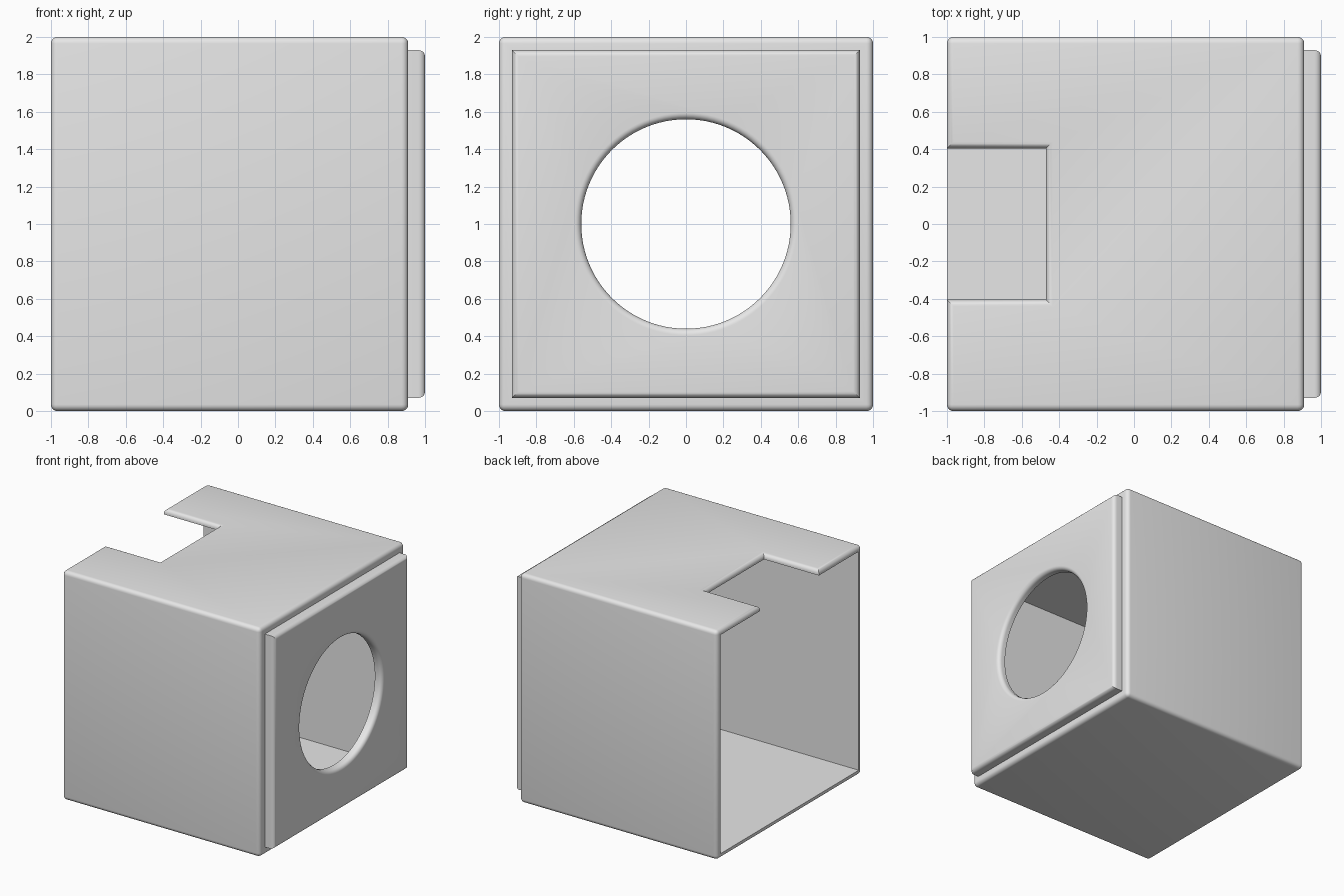
import bpy
import bmesh
import math

if "Cube" in bpy.data.objects:
    bpy.data.objects.remove(bpy.data.objects["Cube"], do_unlink=True)

WALL = 0.045      # wall thickness
ROUND = 0.035     # radius of rounded edges
STEP = 0.91       # where the sleeve ends and the end plate begins
PLATE = 0.93      # half width of the end plate
POCKET = PLATE - WALL
HOLE = 0.56       # hole radius
PLATE_BACK = 0.93 # inner face of the end plate

grey = bpy.data.materials.new("plain_grey")
grey.use_nodes = True
grey.diffuse_color = (0.8, 0.8, 0.8, 1)
grey.node_tree.nodes["Principled BSDF"].inputs["Base Color"].default_value = (0.8, 0.8, 0.8, 1)


def add_object(name, bm):
    bmesh.ops.recalc_face_normals(bm, faces=bm.faces)
    mesh = bpy.data.meshes.new(name)
    bm.to_mesh(mesh)
    bm.free()
    mesh.materials.append(grey)
    obj = bpy.data.objects.new(name, mesh)
    bpy.context.collection.objects.link(obj)
    return obj


def box(name, x, y, z):
    """Box spanning the given (low, high) ranges."""
    bm = bmesh.new()
    bmesh.ops.create_cube(bm, size=1)
    for v in bm.verts:
        v.co = [lo if c < 0 else hi for c, (lo, hi) in zip(v.co, (x, y, z))]
    return add_object(name, bm)


def cut(obj, cutter):
    """Subtract the cutter from the object, then drop the cutter."""
    cutter.hide_render = True
    mod = obj.modifiers.new("cut", 'BOOLEAN')
    mod.operation, mod.solver, mod.object = 'DIFFERENCE', 'EXACT', cutter
    bpy.context.view_layer.update()
    graph = bpy.context.evaluated_depsgraph_get()
    mesh = bpy.data.meshes.new_from_object(obj.evaluated_get(graph))
    obj.modifiers.clear()
    obj.data = mesh
    bpy.data.objects.remove(cutter, do_unlink=True)


def round_edges(obj, on_surface):
    """Round the sharp edges whose two ends satisfy the rule."""
    bm = bmesh.new()
    bm.from_mesh(obj.data)
    edges = [e for e in bm.edges
             if all(on_surface(v.co) for v in e.verts) and e.calc_face_angle(0) > 0.5]
    bmesh.ops.bevel(bm, geom=edges, offset=ROUND, offset_type='OFFSET', segments=5,
                    profile=0.5, affect='EDGES', clamp_overlap=False)
    bm.to_mesh(obj.data)
    bm.free()


def flared_cutter(name, segments=96, steps=6):
    """Cylinder along x whose mouth flares out in a quarter round."""
    profile = [(0.5, HOLE)]
    for i in range(steps + 1):
        a = math.pi / 2 * i / steps
        profile.append((1 - ROUND + ROUND * math.sin(a),
                        HOLE + ROUND * (1 - math.cos(a))))
    profile.append((1.2, HOLE + ROUND))
    bm = bmesh.new()
    rings = []
    for x, r in profile:
        angles = [math.tau * k / segments for k in range(segments)]
        rings.append([bm.verts.new((x, r * math.cos(a), 1 + r * math.sin(a))) for a in angles])
    for low, high in zip(rings, rings[1:]):
        for k in range(segments):
            n = (k + 1) % segments
            bm.faces.new((low[k], low[n], high[n], high[k]))
    bm.faces.new(rings[0])
    bm.faces.new(rings[-1])
    return add_object(name, bm)


def centred(half):
    """Matching y and z ranges around the middle axis."""
    return (-half, half), (1 - half, 1 + half)


# Sleeve: rounded block with a notch in the top, hollowed from the open side
sleeve = box("sleeve", (-1, STEP), *centred(1))
cut(sleeve, box("notch_cutter", (-1.5, -0.47), (-0.405, 0.405), (1.7, 2.5)))
round_edges(sleeve, lambda c: max(abs(c.y), abs(c.z - 1)) > 0.999)
cut(sleeve, box("cavity_cutter", (-1.5, STEP - WALL), *centred(1 - WALL)))
cut(sleeve, box("opening_cutter", (0.5, 1.5), *centred(POCKET)))

# End plate: shallow raised tray with a round hole
end_plate = box("end_plate", (STEP - WALL + 0.01, 1), *centred(PLATE))
round_edges(end_plate, lambda c: c.x > 0.999)
cut(end_plate, box("pocket_cutter", (0.5, PLATE_BACK), *centred(POCKET)))
cut(end_plate, flared_cutter("hole_cutter"))

# Smooth rounded edges, crisp corners
for obj in (sleeve, end_plate):
    bpy.ops.object.select_all(action='DESELECT')
    obj.select_set(True)
    bpy.context.view_layer.objects.active = obj
    bpy.ops.object.shade_smooth_by_angle(angle=math.radians(30))
